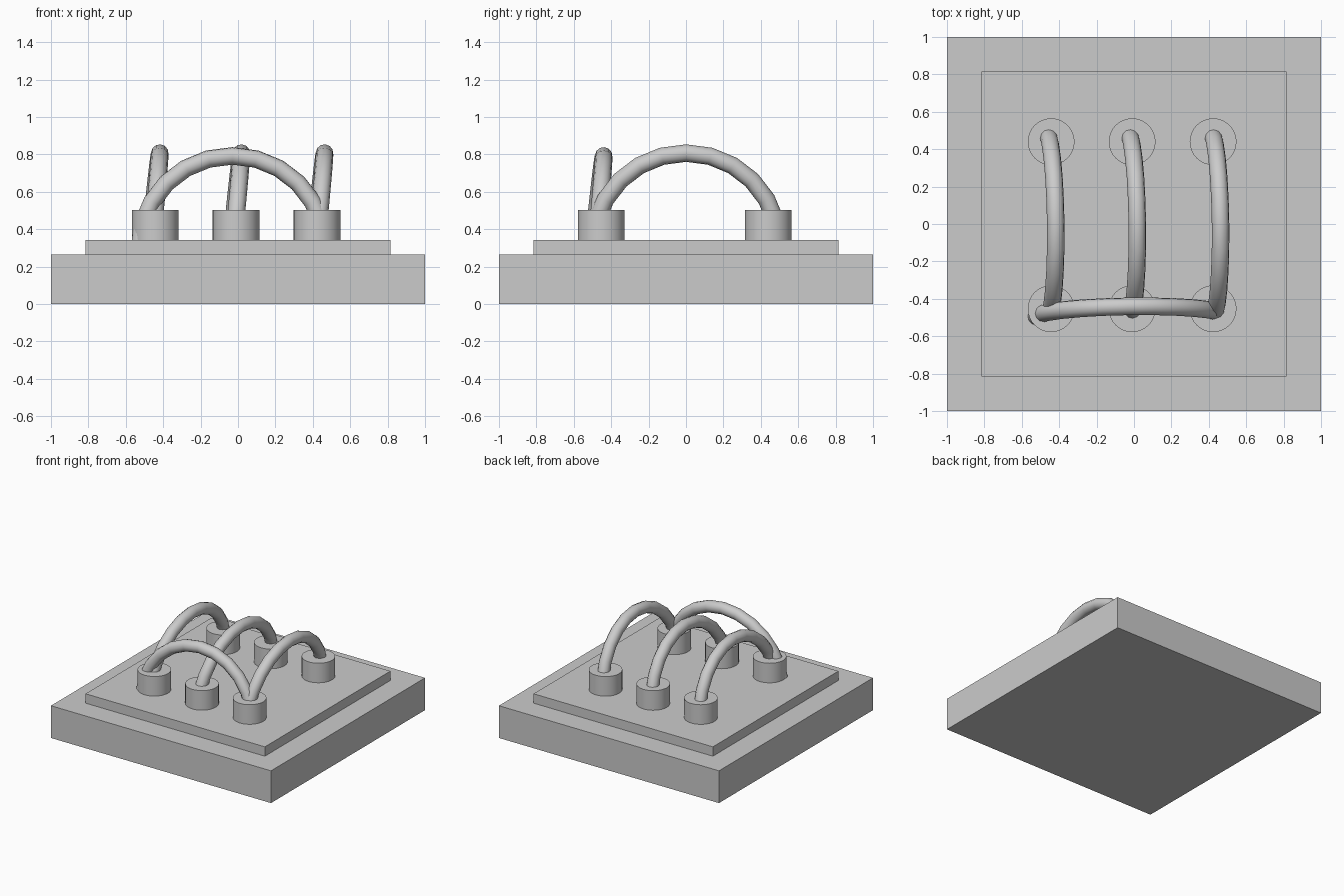
import bpy
from math import sin, cos, pi, radians

if "Cube" in bpy.data.objects:
    bpy.data.objects.remove(bpy.data.objects["Cube"])


def box(name, half, z0, z1):
    bpy.ops.mesh.primitive_cube_add(size=1, location=(0, 0, (z0 + z1) / 2))
    ob = bpy.context.object
    ob.name = name
    ob.scale = (2 * half, 2 * half, z1 - z0)
    bpy.ops.object.transform_apply(location=False, rotation=False, scale=True)
    return ob


def post(name, x, y):
    z0, z1 = 0.335, 0.503
    bpy.ops.mesh.primitive_cylinder_add(vertices=32, radius=0.125, depth=z1 - z0,
                                        location=(x, y, (z0 + z1) / 2))
    bpy.context.object.name = name
    bpy.ops.object.shade_smooth_by_angle(angle=radians(40))


def wire(name, location, lean, yaw, radius=0.497, thickness=0.047, steps=12, sides=12):
    """Half-ring tube in the local XZ plane; its ends sit hidden inside the posts."""
    verts, faces = [], []
    for i in range(steps + 1):
        a = pi * i / steps
        for j in range(sides):
            b = 2 * pi * j / sides
            r = radius + thickness * cos(b)
            verts.append((r * cos(a), thickness * sin(b), r * sin(a)))
    for i in range(steps):
        for j in range(sides):
            k = (j + 1) % sides
            faces.append((i * sides + j, i * sides + k,
                          (i + 1) * sides + k, (i + 1) * sides + j))
    faces.append(tuple(reversed(range(sides))))
    faces.append(tuple(range(steps * sides, (steps + 1) * sides)))
    mesh = bpy.data.meshes.new(name)
    mesh.from_pydata(verts, [], faces)
    ob = bpy.data.objects.new(name, mesh)
    bpy.context.collection.objects.link(ob)
    ob.location = location
    ob.rotation_euler = (lean, 0, yaw)
    # consistent outward normals and soft shading
    bpy.ops.object.select_all(action='DESELECT')
    ob.select_set(True)
    bpy.context.view_layer.objects.active = ob
    bpy.ops.object.mode_set(mode='EDIT')
    bpy.ops.mesh.select_all(action='SELECT')
    bpy.ops.mesh.normals_make_consistent(inside=False)
    bpy.ops.object.mode_set(mode='OBJECT')
    bpy.ops.object.shade_smooth_by_angle(angle=radians(40))


# Base and raised plate
box("base", 1.0, 0.0, 0.265)
box("top_plate", 0.815, 0.26, 0.342)

# Six terminal posts
for x in (-0.443, -0.01, 0.423):
    for side, y in (("front", -0.453), ("back", 0.44)):
        post(side + "_post", x, y)

# Three wires running front to back, leaning slightly to the right
for x in (-0.468, -0.032, 0.413):
    wire("long_wire", (x, 0, 0.312), -0.1, -pi / 2 + 0.012)

# One wire crossing the front row, leaning slightly back
wire("cross_wire", (-0.03, -0.49, 0.297), -0.1, 0.015)
